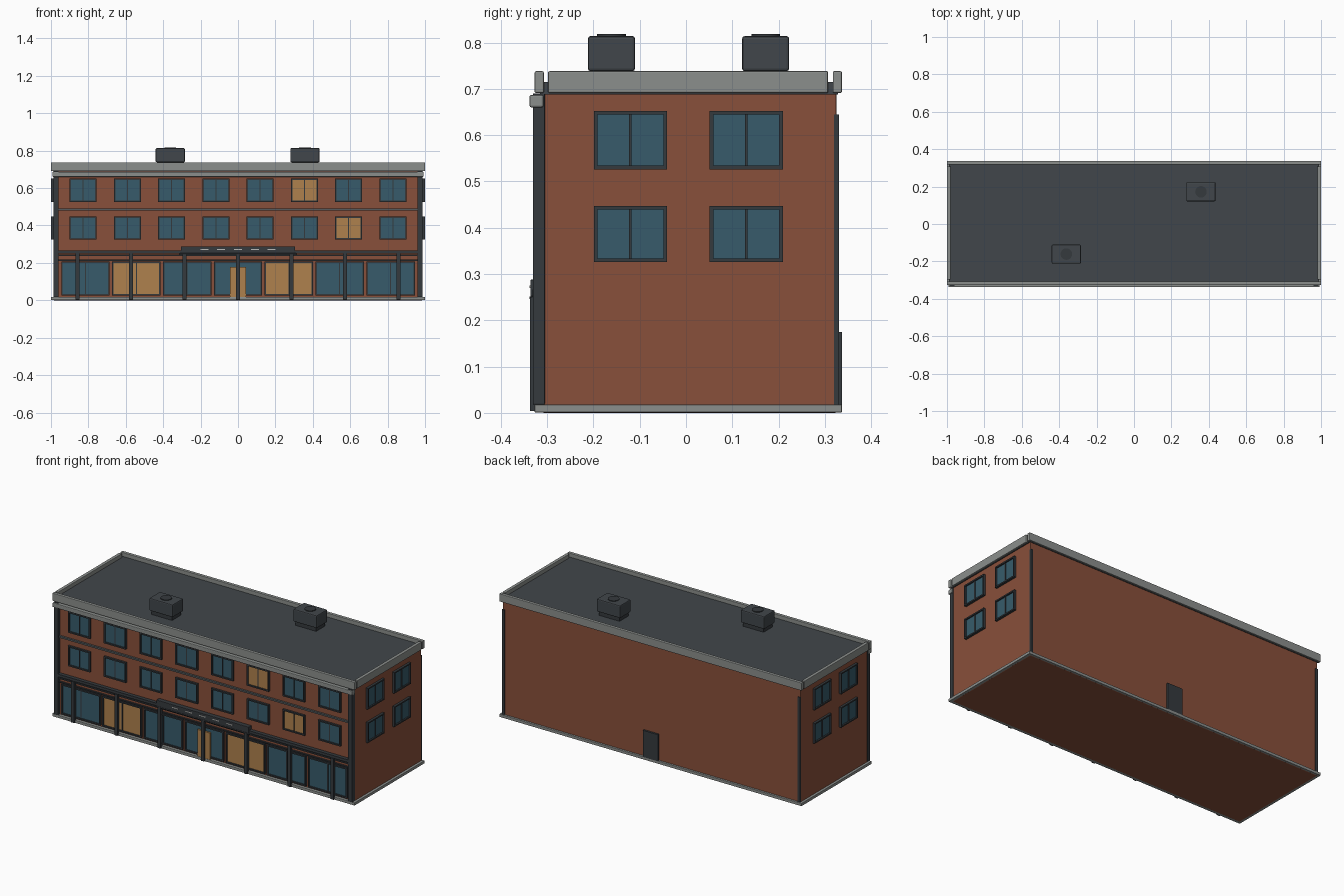
import bpy
import bmesh
from mathutils import Matrix, Vector

cube = bpy.data.objects.get("Cube")
if cube:
    bpy.data.objects.remove(cube, do_unlink=True)


def material(name, r, g, b):
    m = bpy.data.materials.new(name)
    m.use_nodes = True
    m.diffuse_color = (r, g, b, 1)
    m.node_tree.nodes["Principled BSDF"].inputs["Base Color"].default_value = (r, g, b, 1)
    return m


BRICK = material("brick", 0.25, 0.08, 0.043)
STONE = material("pale_stone", 0.26, 0.275, 0.265)
ROOF = material("roof_grey", 0.053, 0.062, 0.07)
METAL = material("dark_metal", 0.036, 0.042, 0.048)
GLASS = material("blue_glass", 0.038, 0.105, 0.145)
LIT = material("lit_glass", 0.43, 0.22, 0.075)
BAND = material("band_grey", 0.09, 0.105, 0.11)
PALE = material("sign_light", 0.5, 0.5, 0.48)


def part(name, boxes, mat, bevel=0.0):
    """One object made of boxes given as (x range, y range, z range)."""
    bm = bmesh.new()
    for ranges in boxes:
        lo, hi = (Vector([f(r) for r in ranges]) for f in (min, max))
        place = Matrix.Translation((lo + hi) / 2) @ Matrix.Diagonal((*(hi - lo), 1))
        bmesh.ops.create_cube(bm, size=1, matrix=place)
    mesh = bpy.data.meshes.new(name)
    bm.to_mesh(mesh)
    bm.free()
    mesh.materials.append(mat)
    ob = bpy.data.objects.new(name, mesh)
    bpy.context.collection.objects.link(ob)
    if bevel:
        mod = ob.modifiers.new("soft_edges", "BEVEL")
        mod.width = bevel
        mod.segments = 2
    return ob


FRONT, BACK, SIDE = -0.31, 0.325, 0.985


def on_front(u, depth, z):
    return (u, (FRONT + 0.005, FRONT - depth), z)


def on_side(sign):
    def put(u, depth, z):
        return ((sign * (SIDE - 0.005), sign * (SIDE + depth)), u, z)
    return put


def window(name, put, mid, width, z0, z1, glass, depth=0.012, bar=0.008):
    """Glass plate with a frame and one central mullion."""
    a, b = mid - width / 2, mid + width / 2
    part(name + "_glass", [put((a, b), depth * 0.4, (z0, z1))], glass)
    bars = [put((a - bar / 2, b + bar / 2), depth, (z - bar / 2, z + bar / 2)) for z in (z0, z1)]
    bars += [put((u - bar / 2, u + bar / 2), depth, (z0, z1)) for u in (a, b)]
    bars.append(put((mid - bar / 3, mid + bar / 3), depth * 0.7, (z0, z1)))
    part(name + "_frame", bars, METAL)


# Main shell, base and roof
part("brick_body", [((-SIDE, SIDE), (FRONT, BACK), (0, 0.692))], BRICK, 0.003)
part("base_plinth", [((-1, 1), (-0.327, 0.337), (0.001, 0.018))], STONE, 0.002)
part("roof_deck", [((-0.99, 0.99), (-0.315, 0.328), (0.688, 0.715))], ROOF)
part("long_parapets", [((-1, 1), y, (0.691, 0.738)) for y in ((-0.327, -0.307), (0.317, 0.337))],
     STONE, 0.003)
part("end_parapets", [((s, s * 0.98), (-0.298, 0.307), (0.691, 0.738)) for s in (-1, 1)],
     STONE, 0.003)
part("front_cornice", [((-0.992, 0.992), (-0.338, -0.308), (0.66, 0.687))], STONE, 0.004)

# Corner posts in front and downpipes behind
part("corner_posts", [((s * 0.96, s * 0.987), (-0.331, -0.305), (0.018, 0.69)) for s in (-1, 1)],
     METAL, 0.002)
part("rear_downpipes", [((s * 0.97, s * 0.986), (0.32, 0.331), (0.018, 0.645)) for s in (-1, 1)], METAL)

# Upper windows
LEVELS = {"lower": (0.33, 0.443), "upper": (0.53, 0.648)}
LIT_WINDOWS = {("upper", 5), ("lower", 6)}
for level, (z0, z1) in LEVELS.items():
    for i in range(8):
        glass = LIT if (level, i) in LIT_WINDOWS else GLASS
        window(f"front_{level}_window_{i}", on_front, (i - 3.5) * 0.2365, 0.137, z0, z1, glass)
    for sign, side in ((-1, "right"), (1, "left")):
        for mid in (-0.12, 0.13):
            window(f"{side}_{level}_window", on_side(sign), mid, 0.15, z0, z1, GLASS, 0.014)

# Bands across the front
part("floor_band", [on_front((-0.96, 0.96), 0.012, (0.48, 0.49))], BAND)
part("shop_fascia", [on_front((-0.96, 0.96), 0.022, (0.25, 0.266)),
                     on_front((-0.96, 0.96), 0.016, (0.236, 0.244)),
                     on_front((-0.96, 0.96), 0.01, (0.211, 0.217))], METAL)

# Shop windows, entrance door and slim columns
for i in range(7):
    window(f"shop_window_{i}", on_front, (i - 3) * 0.272, 0.25, 0.03, 0.203,
           LIT if i in (1, 4) else GLASS)
part("entrance_door", [on_front((-0.042, 0.042), 0.015, (0.01, 0.178))], LIT)
part("shop_columns", [((x - 0.01, x + 0.01), (-0.337, -0.321), (0.004, 0.25))
                      for x in (i * 0.286 for i in range(-3, 4))], METAL)

# Entrance sign board with pale dashes
part("sign_board", [((-0.305, 0.305), (-0.336, -0.305), (0.25, 0.288)),
                    ((-0.312, 0.312), (-0.338, -0.305), (0.245, 0.252))], METAL, 0.002)
part("sign_dashes", [((x - 0.021, x + 0.021), (-0.338, -0.33), (0.27, 0.275))
                     for x in (i * 0.09 for i in range(-2, 3))], PALE)

# Rear service door
part("rear_door", [((-0.05, 0.05), (0.32, 0.337), (0.016, 0.175))], METAL)

# Rooftop units with round fans
for i, (x, y) in enumerate(((-0.362, -0.161), (0.358, 0.172))):
    part(f"roof_unit_{i}", [((x - 0.078, x + 0.078), (y - 0.051, y + 0.051), (0.738, 0.814))],
         ROOF, 0.006)
    part(f"roof_unit_curb_{i}", [((x - 0.068, x + 0.068), (y - 0.042, y + 0.042), (0.71, 0.745))], METAL)
    bpy.ops.mesh.primitive_cylinder_add(vertices=20, radius=0.031, depth=0.012,
                                        location=(x, y, 0.812))
    fan = bpy.context.object
    fan.name = f"roof_fan_{i}"
    fan.data.materials.append(METAL)
    bpy.ops.object.shade_smooth_by_angle()
